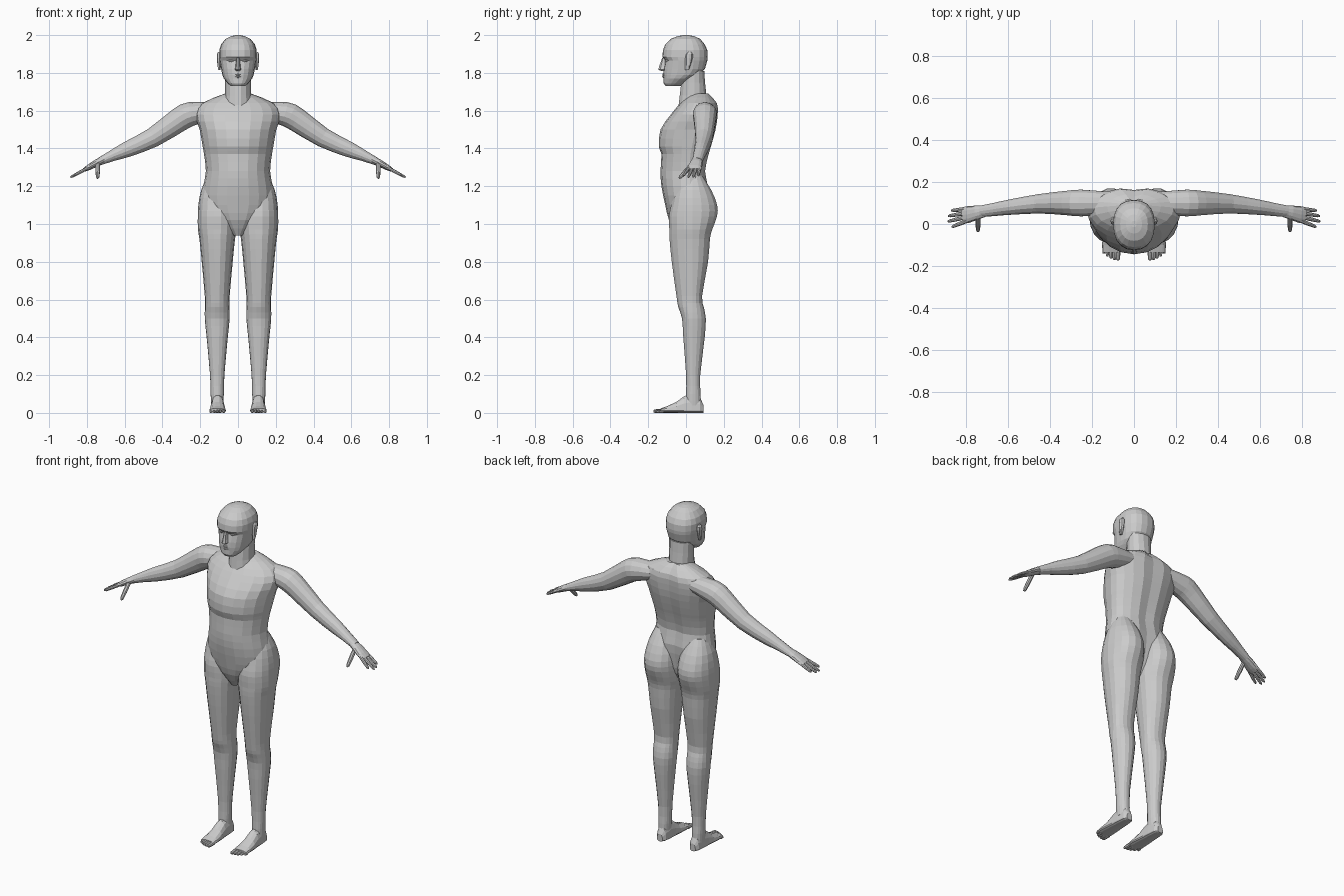
import bpy
import bmesh
import math
from mathutils import Vector

default_cube = bpy.data.objects.get("Cube")
if default_cube:
    bpy.data.objects.remove(default_cube, do_unlink=True)

skin = bpy.data.materials.new("light_grey")
skin.use_nodes = True
grey = (.6, .6, .6, 1)
skin.diffuse_color = grey
skin.node_tree.nodes["Principled BSDF"].inputs["Base Color"].default_value = grey


def refine(rows):
    """Add a row halfway between each pair, on a smooth curve through all rows."""
    result = [rows[0]]
    for i in range(len(rows) - 1):
        before, start = rows[max(i - 1, 0)], rows[i]
        end, after = rows[i + 1], rows[min(i + 2, len(rows) - 1)]
        halfway = [(9 * (b + c) - a - d) / 16
                   for a, b, c, d in zip(before, start, end, after)]
        result += [halfway, end]
    return result


def section(centre, side, front, back, count, power):
    """Closed outline: 'side' is the half width, front and back are the two depths."""
    points = []
    for i in range(count):
        angle = math.tau * i / count
        cosine, sine = math.cos(angle), math.sin(angle)
        across = math.copysign(abs(cosine) ** (2 / power), cosine)
        depth = abs(sine) ** (2 / power)
        points.append(centre + side * across + (back if sine > 0 else front) * depth)
    return points


def upright(rows, centre_x, middle, count, power=2):
    """Level outlines from rows of height, half width, front y and back y.

    'middle' gives the y of the widest point at each height.
    """
    outlines = []
    for height, half, front, back in rows:
        widest = middle(height)
        outlines.append(section(Vector((centre_x, widest, height)), Vector((half, 0, 0)),
                                Vector((0, front - widest, 0)),
                                Vector((0, back - widest, 0)), count, power))
    return outlines


def limb(path, count):
    """Outlines square to a path; rows are position, thickness radius and depth radius."""
    spots = [Vector(row[:3]) for row in path]
    outlines = []
    for i, (*_, thickness, depth) in enumerate(path):
        along = (spots[min(i + 1, len(spots) - 1)] - spots[max(i - 1, 0)]).normalized()
        guide = Vector((0, 1, 0)) if abs(along.y) < .8 else Vector((1, 0, 0))
        thick = along.cross(guide).normalized()
        deep = thick.cross(along).normalized() * depth
        outlines.append(section(spots[i], thick * thickness, -deep, deep, count, 2))
    return outlines


def loft(name, outlines, mirrored=False):
    """Skin a row of outlines with quads and close both ends."""
    bm = bmesh.new()
    rings = [[bm.verts.new(point) for point in outline] for outline in outlines]
    count = len(rings[0])
    for low, high in zip(rings, rings[1:]):
        for i in range(count):
            j = (i + 1) % count
            bm.faces.new((low[i], low[j], high[j], high[i]))
    bm.faces.new(rings[0][::-1])
    bm.faces.new(rings[-1])
    bmesh.ops.recalc_face_normals(bm, faces=bm.faces)
    mesh = bpy.data.meshes.new(name)
    bm.to_mesh(mesh)
    bm.free()
    mesh.materials.append(skin)
    body_part = bpy.data.objects.new(name, mesh)
    bpy.context.collection.objects.link(body_part)
    if mirrored:
        mirror = body_part.modifiers.new("mirror", "MIRROR")
        mirror.use_mirror_merge = False


def digit(name, base, tip, radius, flatness=1):
    """A finger or toe that narrows to a rounded tip, mirrored to both sides."""
    base, tip = Vector(base), Vector(tip)
    steps = ((0, 1), (.5, 1), (.9, .8), (1, .4))
    path = [(*base.lerp(tip, t), radius * size * flatness, radius * size) for t, size in steps]
    loft(name, limb(path, 8), mirrored=True)


# Torso, with a furrow pressed in along the spine
torso_outlines = upright(refine([
    (.94, .03, -.05, .03),
    (1.02, .13, -.09, .09),
    (1.1, .185, -.11, .11),
    (1.2, .183, -.13, .12),
    (1.28, .17, -.135, .105),
    (1.37, .18, -.13, .125),
    (1.41, .187, -.144, .137),
    (1.5, .203, -.135, .162),
    (1.58, .225, -.08, .173),
    (1.64, .19, -.03, .168),
    (1.69, .07, .02, .12),
]), 0, lambda height: .02 + max(0, height - 1.35) / 5, 20)
for outline in torso_outlines:
    outline[len(outline) // 4].y -= .012
loft("torso", torso_outlines)

# Neck, leaning forward
loft("neck", upright(refine([
    (1.6, .085, -.045, .14),
    (1.68, .068, -.035, .11),
    (1.81, .07, -.02, .098),
]), 0, lambda height: .045, 14))

# Head, from chin to crown, with the widest point moving forward into the jaw
loft("head", upright([
    (1.73, .038, -.108, -.03),
    (1.745, .055, -.118, -.01),
    (1.77, .075, -.118, .03),
    (1.79, .083, -.12, .07),
    (1.82, .089, -.118, .1),
    (1.865, .097, -.108, .113),
    (1.885, .099, -.125, .115),
    (1.92, .099, -.122, .113),
    (1.95, .09, -.11, .1),
    (1.98, .066, -.08, .075),
    (1.994, .038, -.045, .045),
    (2, .012, -.015, .015),
], 0, lambda height: min(0, height - 1.8), 20, 2.3))

# Face: nose, lips, eyes and ears
loft("nose", upright([
    (1.81, .012, -.13, -.1),
    (1.817, .018, -.146, -.1),
    (1.835, .013, -.142, -.1),
    (1.88, .009, -.126, -.1),
], 0, lambda height: -.11, 8))
for name, height in (("upper_lip", 1.792), ("lower_lip", 1.78)):
    corners = ((-.028, .002), (0, .007), (.028, .002))
    loft(name, limb([(x, abs(x) / 3 - .119, height, size, size) for x, size in corners], 8))
eye_path = ((.02, -.103, .003), (.036, -.1, .009), (.054, -.091, .003))
loft("eye", limb([(x, y, 1.864, size, size) for x, y, size in eye_path], 8), mirrored=True)
loft("ear", upright([
    (1.815, .005, -.004, .015),
    (1.84, .01, -.004, .024),
    (1.88, .013, -.004, .036),
    (1.9, .013, 0, .036),
    (1.91, .006, .01, .028),
], .099, lambda height: .015, 8), mirrored=True)

# Legs, with the buttock as the swollen top
loft("leg", upright(refine([
    (.04, .031, 0, .08),
    (.1, .035, 0, .078),
    (.2, .038, 0, .076),
    (.4, .056, -.015, .1),
    (.5, .066, -.022, .106),
    (.56, .065, -.042, .095),
    (.62, .066, -.052, .086),
    (.8, .082, -.077, .118),
    (.92, .094, -.089, .128),
    (.97, .102, -.09, .14),
    (1.04, .103, -.092, .166),
    (1.1, .1, -.08, .167),
    (1.18, .085, -.06, .135),
    (1.26, .05, -.02, .085),
]), .11, lambda height: .035, 18, 2.1), mirrored=True)

# Feet: flat soles and a high instep
foot_rows = ((.092, .018, .045), (.075, .03, .08), (.03, .035, .105), (-.01, .037, .09),
             (-.05, .041, .06), (-.1, .044, .036), (-.135, .042, .024))
sole = Vector((0, 0, .012))
loft("foot", [section(Vector((.108, y, 0)) + sole, Vector((half, 0, 0)), -sole,
                      Vector((0, 0, top)) - sole, 14, 2.3)
              for y, half, top in foot_rows], mirrored=True)

# Toes, shorter and thinner towards the outside
for i in range(5):
    x, radius = .076 + .017 * i, .011 - .001 * i
    digit(f"toe_{i + 1}", (x, -.12, radius), (x, i * i / 500 - .173, radius * .8), radius)

# Arms, from inside the shoulder to the wrist
loft("arm", limb(refine([
    (.13, .1, 1.6, .045, .055),
    (.25, .1, 1.582, .064, .065),
    (.31, .1, 1.553, .064, .06),
    (.45, .096, 1.458, .052, .047),
    (.59, .08, 1.394, .041, .037),
    (.66, .07, 1.364, .03, .032),
    (.73, .06, 1.332, .021, .028),
]), 14), mirrored=True)

# Hands: palm, four fingers and a thumb
loft("palm", limb([
    (.71, .061, 1.341, .02, .027),
    (.75, .054, 1.322, .019, .034),
    (.79, .045, 1.3, .015, .04),
    (.815, .043, 1.286, .01, .037),
], 12), mirrored=True)
finger_reach = {"index": .868, "middle": .887, "ring": .885, "little": .87}
for i, (name, reach) in enumerate(finger_reach.items()):
    digit(name + "_finger", (.795, .015 + .019 * i, 1.297),
          (reach, .026 * i - .014, 1.247 + (.887 - reach) / 2), .0095, flatness=.9)
digit("thumb", (.742, .035, 1.318), (.743, -.036, 1.242), .012)
